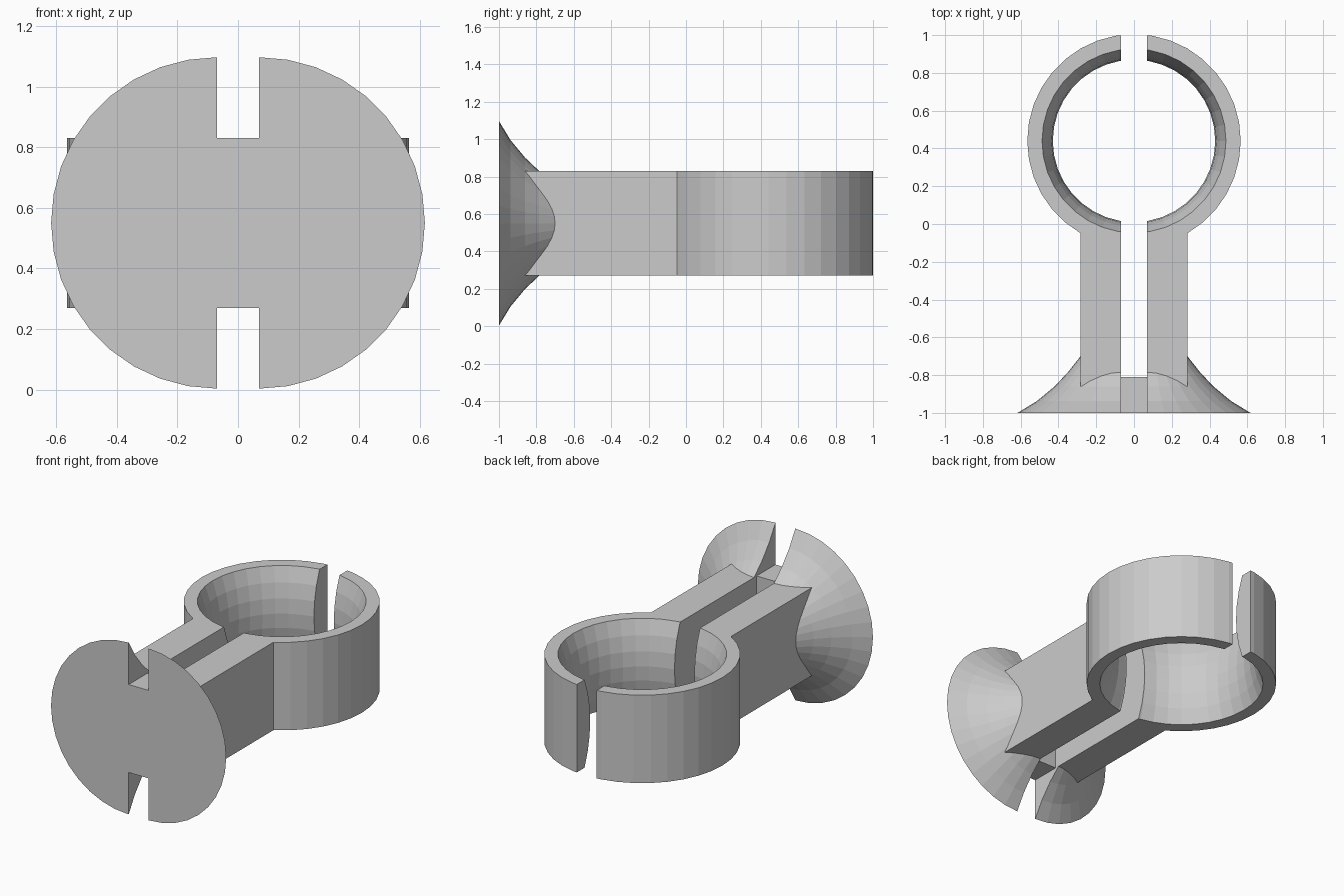
import bpy, bmesh
from math import sin, cos, pi, sqrt
from mathutils import Vector

if "Cube" in bpy.data.objects:
    bpy.data.objects.remove(bpy.data.objects["Cube"])

GAP, MID, HALF = 0.07, 0.55, 0.28      # slot half-width, centre height, half thickness
SEG = 36


def finish(name, bm):
    bmesh.ops.remove_doubles(bm, verts=bm.verts[:], dist=1e-5)
    bmesh.ops.recalc_face_normals(bm, faces=bm.faces[:])
    me = bpy.data.meshes.new(name)
    bm.to_mesh(me)
    bm.free()
    ob = bpy.data.objects.new(name, me)
    bpy.context.collection.objects.link(ob)
    return ob


def apply(ob, kind, **props):
    m = ob.modifiers.new(kind.title(), kind)
    for k, v in props.items():
        setattr(m, k, v)
    bpy.context.view_layer.objects.active = ob
    bpy.ops.object.modifier_apply(modifier=m.name)


def join(ob, part):
    apply(ob, 'BOOLEAN', operation='UNION', solver='EXACT', object=part)
    bpy.data.objects.remove(part)


def prism(name, outline, z0, z1):
    bm = bmesh.new()
    f = bm.faces.new([bm.verts.new((x, y, z0)) for x, y in outline])
    r = bmesh.ops.extrude_face_region(bm, geom=[f])
    top = [v for v in r['geom'] if isinstance(v, bmesh.types.BMVert)]
    bmesh.ops.translate(bm, verts=top, vec=(0, 0, z1 - z0))
    return finish(name, bm)


# flared foot: half revolution of a concave profile about the y direction
bm = bmesh.new()
profile = [(0.547, -1), (0.445, -0.938), (0.352, -0.861), (0.28, -0.785),
           (0.213, -0.70), (0.19, -0.665)]
rows = []
for r, y in profile:
    rows.append([bm.verts.new((GAP + r * sin(pi * i / 18), y, MID + r * cos(pi * i / 18)))
                 for i in range(19)])
for a, b in zip(rows, rows[1:]):
    for i in range(18):
        bm.faces.new((a[i], a[i + 1], b[i + 1], b[i]))
bm.faces.new(rows[0])
bm.faces.new(rows[-1])
bm.faces.new([r[0] for r in rows] + [r[-1] for r in reversed(rows)])
body = finish("clip_body", bm)

# arm: straight bar whose end sits inside the ring wall
arm = prism("arm", [(GAP, -0.97), (0.283, -0.97), (0.283, -0.02), (GAP, -0.08)],
            MID - HALF, MID + HALF)

# ring: straight outside, inside narrowing to a rounded waist, cut at the slot
bm = bmesh.new()
R, WAIST = 0.716, 0.43
section = [(0.565, MID + HALF), (0.565, MID - HALF)]
for i in range(7):
    z = HALF * (i / 3 - 1)
    section.append((WAIST + R - sqrt(R * R - z * z), MID + z))
rows = [[bm.verts.new((r * sin(2 * pi * i / SEG), 0.44 + r * cos(2 * pi * i / SEG), z))
         for r, z in section] for i in range(SEG)]
n = len(section)
for i in range(SEG):
    a, b = rows[i], rows[(i + 1) % SEG]
    for j in range(n):
        k = (j + 1) % n
        bm.faces.new((a[j], a[k], b[k], b[j]))
cut = bmesh.ops.bisect_plane(bm, geom=bm.verts[:] + bm.edges[:] + bm.faces[:],
                             plane_co=Vector((GAP, 0, 0)), plane_no=Vector((1, 0, 0)),
                             clear_inner=True)
edges = [e for e in cut['geom_cut'] if isinstance(e, bmesh.types.BMEdge)]
bmesh.ops.edgeloop_fill(bm, edges=edges)
ring = finish("ring", bm)

# web: small block linking the two halves at the foot
web = prism("web", [(-0.1, -1), (0.1, -1), (0.1, -0.81), (-0.1, -0.81)],
            MID - HALF, MID + HALF)

join(body, arm)
join(body, ring)
apply(body, 'MIRROR', use_axis=(True, False, False))
join(body, web)
